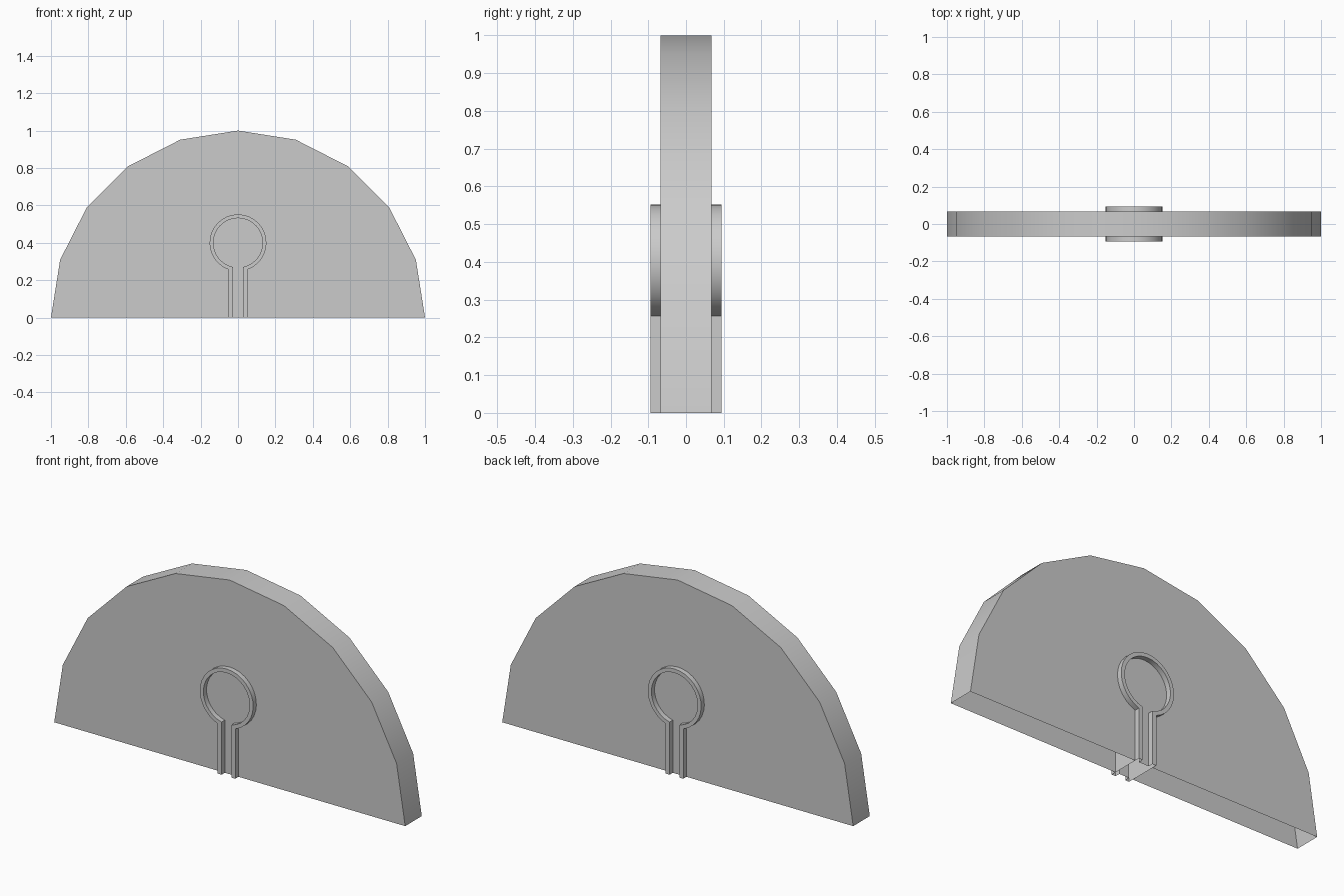
import bpy, bmesh
from math import sin, cos, pi, asin

if "Cube" in bpy.data.objects:
    bpy.data.objects.remove(bpy.data.objects["Cube"])

BODY_Y = 0.0675    # half thickness of the slab
TRIM_Y = 0.0935    # how far the keyhole trim stands out
ARC_STEPS = 28


def keyhole(half_width, radius, cz=0.4):
    """Open keyhole outline: up the left leg, round the ring, down the right leg."""
    gap = asin(half_width / radius)
    pts = [(-half_width, 0.0)]
    for i in range(ARC_STEPS + 1):
        a = -pi / 2 - gap - (2 * pi - 2 * gap) * i / ARC_STEPS
        pts.append((radius * cos(a), cz + radius * sin(a)))
    pts.append((half_width, 0.0))
    return pts


def strip(bm, a, b):
    """Quads between two vertex rows."""
    for i in range(len(a) - 1):
        bm.faces.new((a[i], a[i + 1], b[i + 1], b[i]))


def row(bm, pts, y):
    return [bm.verts.new((x, y, z)) for x, z in pts]


def finish(bm, name):
    bmesh.ops.remove_doubles(bm, verts=bm.verts, dist=1e-5)
    bmesh.ops.recalc_face_normals(bm, faces=bm.faces)
    mesh = bpy.data.meshes.new(name)
    bm.to_mesh(mesh)
    bm.free()
    ob = bpy.data.objects.new(name, mesh)
    bpy.context.collection.objects.link(ob)
    bpy.ops.object.select_all(action='DESELECT')
    ob.select_set(True)
    bpy.context.view_layer.objects.active = ob
    bpy.ops.object.shade_smooth_by_angle(angle=pi / 6)
    return ob


outer = keyhole(0.05, 0.152)
inner = keyhole(0.028, 0.132)
dome = [(cos(pi * i / 10), sin(pi * i / 10)) for i in range(11)]

# Half-round slab, open underneath, with the keyhole cut from both faces
bm = bmesh.new()
rims = []
for y in (-BODY_Y, BODY_Y):
    arc = row(bm, dome, y)
    bm.faces.new(arc + row(bm, outer, y))
    rims.append(arc)
strip(bm, *rims)
finish(bm, "half_round_slab")

# Keyhole: through wall, raised trim and recessed panel on both faces
bm = bmesh.new()
levels = [row(bm, outer, y) for y in (-TRIM_Y, -BODY_Y, BODY_Y, TRIM_Y)]
for a, b in zip(levels, levels[1:]):
    strip(bm, a, b)
for edge, side in ((levels[0], -1), (levels[-1], 1)):
    lip = row(bm, inner, side * TRIM_Y)
    base = row(bm, inner, side * BODY_Y)
    strip(bm, edge, lip)
    strip(bm, lip, base)
    bm.faces.new(base)
finish(bm, "keyhole_trim")
